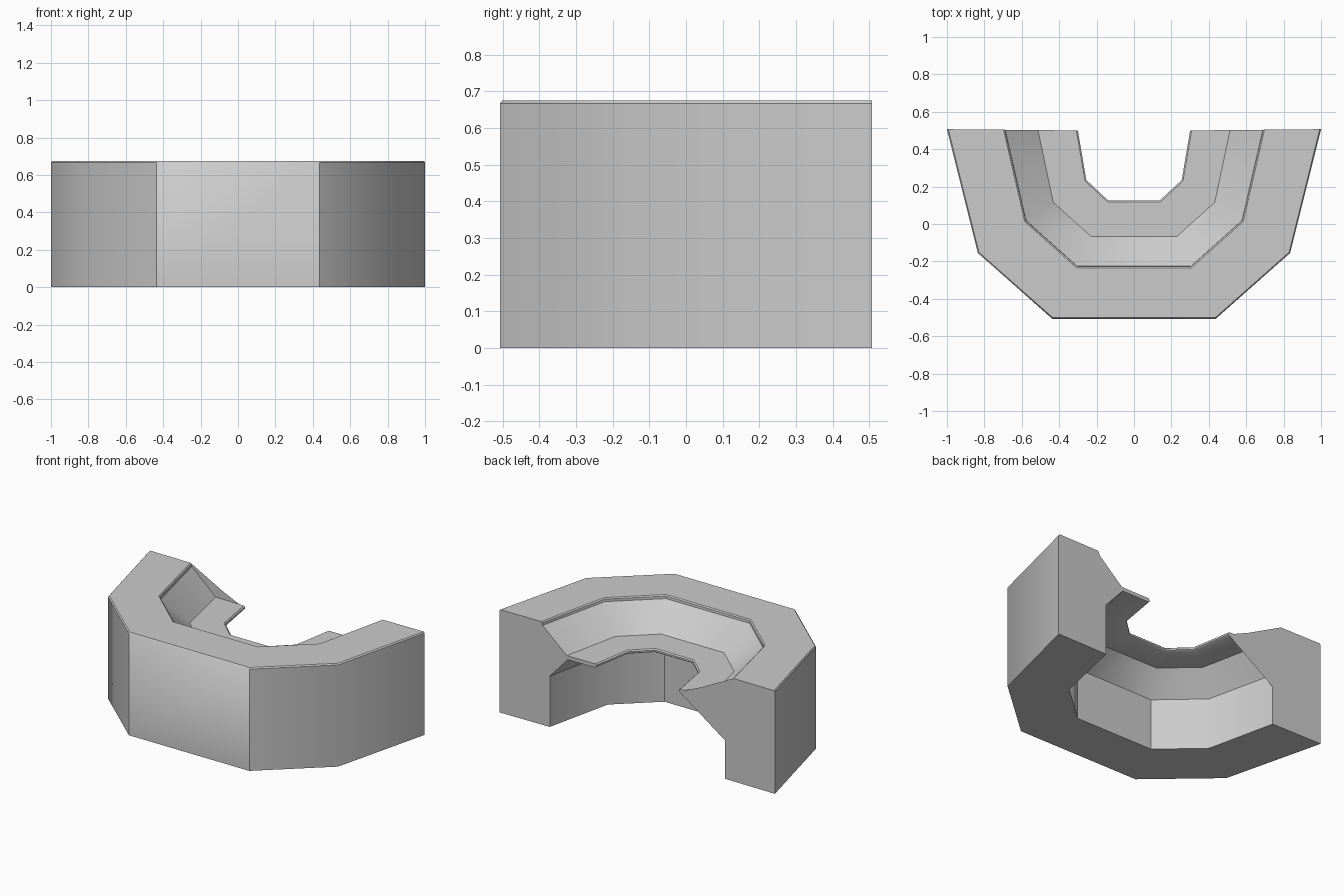
import bpy, bmesh, math

if "Cube" in bpy.data.objects:
    bpy.data.objects.remove(bpy.data.objects["Cube"])

# Outer and inner outlines of the horseshoe (left half, end to front), mirrored in x
outer = [(-1.0, 0.507), (-0.835, -0.155), (-0.437, -0.507)]
inner = [(-0.30, 0.50), (-0.255, 0.235), (-0.137, 0.125)]
outer += [(-x, y) for x, y in reversed(outer)]
inner += [(-x, y) for x, y in reversed(inner)]

# Cross-section: (fraction from outer to inner outline, height)
profile = [
    (0.0, 0.0), (0.0, 0.667), (0.01, 0.675),         # outer wall, eased top edge
    (0.432, 0.675), (0.443, 0.668), (0.445, 0.652),  # flat top and its lip
    (0.695, 0.50),                                   # slope down to the ledge
    (0.988, 0.50), (1.0, 0.493), (1.0, 0.482), (0.985, 0.475),  # thin ledge nose
    (0.705, 0.475), (0.52, 0.333), (0.52, 0.0),      # underside and inner wall
]

# Sweep the cross-section round the outlines
bm = bmesh.new()
rings = []
for (ox, oy), (ix, iy) in zip(outer, inner):
    rings.append([bm.verts.new((ox + (ix - ox) * t, oy + (iy - oy) * t, z))
                  for t, z in profile])
n = len(profile)
for a, b in zip(rings, rings[1:]):
    for i in range(n):
        j = (i + 1) % n
        bm.faces.new((a[i], a[j], b[j], b[i]))

# End caps
caps = [bm.faces.new(rings[0]), bm.faces.new(rings[-1])]
bmesh.ops.triangulate(bm, faces=caps)
bmesh.ops.recalc_face_normals(bm, faces=bm.faces)

mesh = bpy.data.meshes.new("curved_counter")
bm.to_mesh(mesh)
bm.free()
counter = bpy.data.objects.new("curved_counter", mesh)
bpy.context.collection.objects.link(counter)

# Soft shading on shallow corners, crisp elsewhere
bpy.context.view_layer.objects.active = counter
counter.select_set(True)
bpy.ops.object.shade_smooth_by_angle(angle=math.radians(39))
